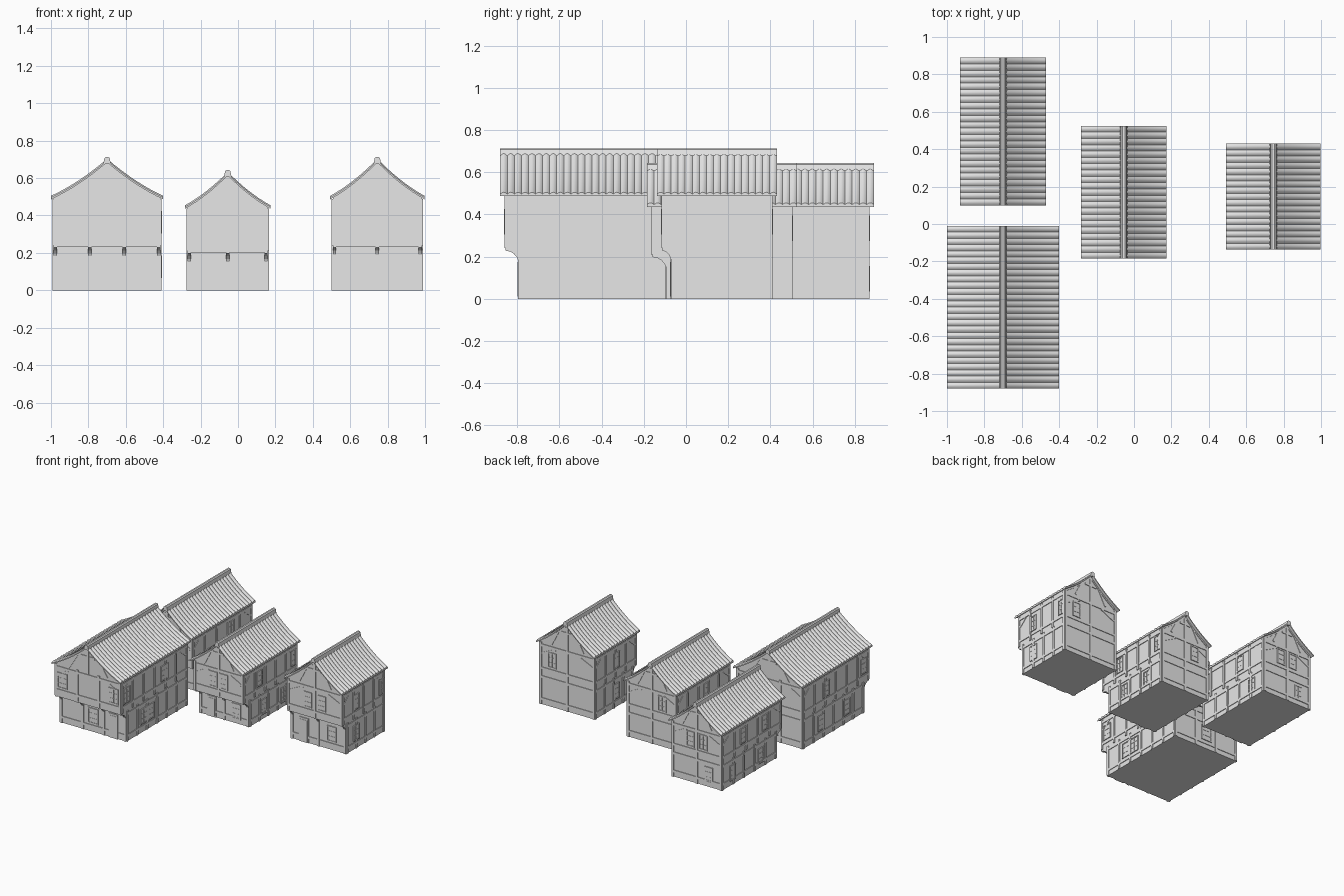
import bpy
import bmesh
import math
from mathutils import Vector

old = bpy.data.objects.get("Cube")
if old:
    bpy.data.objects.remove(old)

grey = bpy.data.materials.new("pale_grey")
grey.use_nodes = True
grey.diffuse_color = (0.8, 0.8, 0.8, 1)
grey.node_tree.nodes["Principled BSDF"].inputs["Base Color"].default_value = (0.8, 0.8, 0.8, 1)

OVER, T = 0.026, 0.018     # roof overhang, timber width


def finish(name, bm, smooth=False):
    bmesh.ops.recalc_face_normals(bm, faces=bm.faces)
    mesh = bpy.data.meshes.new(name)
    bm.to_mesh(mesh)
    bm.free()
    mesh.materials.append(grey)
    obj = bpy.data.objects.new(name, mesh)
    bpy.context.collection.objects.link(obj)
    if smooth:
        bpy.ops.object.select_all(action='DESELECT')
        obj.select_set(True)
        bpy.context.view_layer.objects.active = obj
        bpy.ops.object.shade_smooth_by_angle(angle=math.radians(35))
    return obj


def prism(bm, points, offset):
    """Closed solid: a polygon pushed along an offset."""
    a = [bm.verts.new(p) for p in points]
    b = [bm.verts.new(Vector(p) + Vector(offset)) for p in points]
    bm.faces.new(a)
    bm.faces.new(b[::-1])
    for i in range(len(a)):
        j = (i + 1) % len(a)
        bm.faces.new((a[i], b[i], b[j], a[j]))


def plate(bm, wall, pts, out=0.005):
    """Thin plate standing proud of a wall; wall = (axis, plane, sign)."""
    axis, plane, sign = wall
    base = plane - sign * 0.004
    depth = sign * (out + 0.004)
    if axis == 'y':
        prism(bm, [(u, base, z) for u, z in pts], (0, depth, 0))
    else:
        prism(bm, [(base, u, z) for u, z in pts], (depth, 0, 0))


def rect(bm, wall, u0, u1, z0, z1, out=0.005):
    plate(bm, wall, [(u0, z0), (u1, z0), (u1, z1), (u0, z1)], out)


def diagonal(bm, wall, a, b):
    a, b = Vector(a), Vector(b)
    d = (b - a).normalized()
    n = Vector((-d.y, d.x)) * T * 0.4
    plate(bm, wall, [a - n, b - n, b + n, a + n], 0.004)


def window(bm, wall, u0, u1, z0, z1):
    w = 0.008
    rect(bm, wall, u0, u1, z0, z1, 0.003)
    for u in (u0, u1 - w):
        rect(bm, wall, u, u + w, z0, z1, 0.007)
    for z in (z0, z1 - w):
        rect(bm, wall, u0, u1, z, z + w, 0.007)
    m = (u0 + u1) / 2
    rect(bm, wall, m - 0.002, m + 0.002, z0, z1, 0.005)
    for k in (1, 2):
        z = z0 + (z1 - z0) * k / 3
        rect(bm, wall, u0, u1, z - 0.002, z + 0.002, 0.005)


def frame(bm, wall, u0, u1, z0, z1, bays, braces=True):
    """Rails, posts and corner braces for one storey of one wall."""
    rect(bm, wall, u0, u1, z0 + 0.035, z0 + 0.053)
    rect(bm, wall, u0, u1, z1 - 0.035, z1 - 0.015)
    for i in range(bays + 1):
        u = u0 + (u1 - u0 - T) * i / bays
        rect(bm, wall, u, u + T, z0, z1, 0.006)
    if braces:
        s = (u1 - u0) / bays * 0.5
        for c, d in ((u0 + T, s), (u1 - T, -s)):
            diagonal(bm, wall, (c, z1 - 0.09), (c + d, z1 - 0.035))


def house(name, cx, hw, y0, y1, ridge, eave, jetty, depth, bays, side_bays, lower, upper):
    def drop(t):
        return (ridge - 0.012 - eave) * (1.3 * t - 0.3 * t * t)

    ww = hw - 0.014
    yu, yb = y0 + OVER, y1 - OVER
    yl = yu + depth
    x0, x1 = cx - ww, cx + ww
    steps = 8

    def slope(t, under=0.0):
        return ridge - 0.012 - drop(t) - under

    # Walls: ground floor box and gabled upper storey
    bm = bmesh.new()
    prism(bm, [(x0, yl, 0), (x1, yl, 0), (x1, yl, jetty), (x0, yl, jetty)], (0, yb - yl, 0))
    ts = [-ww / hw + 2 * ww / hw * i / (2 * steps) for i in range(2 * steps + 1)]
    gable = [(cx + t * hw, yu, slope(abs(t), 0.008)) for t in ts]
    prism(bm, [(x1, yu, jetty - 0.008), (x0, yu, jetty - 0.008)] + gable, (0, yb - yu, 0))
    finish(name + "_walls", bm)

    # Rippled tile roof
    bm = bmesh.new()
    n = round((y1 - y0) / 0.034) * 6
    for s in (-1, 1):
        top, low = [], []
        for i in range(n + 1):
            y = y0 + (y1 - y0) * i / n
            ripple = 0.009 * abs(math.sin(math.pi * i / 6)) - 0.004
            top.append([bm.verts.new((cx + s * hw * j / steps, y, slope(j / steps) + ripple))
                        for j in range(steps + 1)])
            low.append([bm.verts.new((cx + s * hw * j / steps, y, slope(j / steps, 0.014)))
                        for j in range(steps + 1)])
        for i in range(n):
            for j in range(steps):
                for g in (top, low):
                    bm.faces.new((g[i][j], g[i + 1][j], g[i + 1][j + 1], g[i][j + 1]))
            for j in (0, steps):
                bm.faces.new((top[i][j], top[i + 1][j], low[i + 1][j], low[i][j]))
        for i in (0, n):
            for j in range(steps):
                bm.faces.new((top[i][j], top[i][j + 1], low[i][j + 1], low[i][j]))
    finish(name + "_roof", bm, True)

    # Ridge cap
    bm = bmesh.new()
    cap = [(-0.02, -0.032), (0.02, -0.032), (0.014, -0.003), (0.006, 0.003),
           (-0.006, 0.003), (-0.014, -0.003)]
    prism(bm, [(cx + x, y0, ridge + z) for x, z in cap], (0, y1 - y0, 0))
    finish(name + "_ridge_cap", bm)

    # Timber frame on all four walls
    walls = {"front_low": ('y', yl, -1), "front": ('y', yu, -1), "back": ('y', yb, 1),
             "left": ('x', x1, 1), "right": ('x', x0, -1)}
    bm = bmesh.new()
    frame(bm, walls["front_low"], x0, x1, 0, jetty, bays, False)
    frame(bm, walls["front"], x0, x1, jetty, eave - 0.012, bays)
    frame(bm, walls["back"], x0, x1, 0, jetty, bays, False)
    frame(bm, walls["back"], x0, x1, jetty, eave - 0.012, bays)
    for side in ("left", "right"):
        frame(bm, walls[side], yl, yb, 0, jetty, side_bays, False)
        frame(bm, walls[side], yu, yb, jetty, eave - 0.012, side_bays)
    for end in ("front", "back"):
        w = walls[end]
        rect(bm, w, cx - T / 2, cx + T / 2, eave - 0.02, slope(0, 0.03), 0.006)
        rect(bm, w, cx - hw * 0.2, cx + hw * 0.2, slope(0.25, 0.035), slope(0.25, 0.02))
        for s in (-1, 1):
            diagonal(bm, w, (cx + s * hw * 0.55, eave - 0.012), (cx + s * hw * 0.3, slope(0.38)))
            for i in range(steps - 1):
                a, b = i / steps, (i + 1) / steps
                plate(bm, w, [(cx + s * hw * a, slope(a, 0.028)), (cx + s * hw * b, slope(b, 0.028)),
                              (cx + s * hw * b, slope(b, 0.01)), (cx + s * hw * a, slope(a, 0.01))])
    finish(name + "_timber_frame", bm)

    # Curved jetty brackets on the front posts
    bm = bmesh.new()
    arc = [(yl - depth * (1 - math.cos(k * math.pi / 10)),
            jetty - 0.012 - 0.075 * (1 - math.sin(k * math.pi / 10))) for k in range(6)]
    curve = arc + [(yu, jetty), (yl + 0.004, jetty), (yl + 0.004, jetty - 0.087)]
    for i in range(bays + 1):
        x = x0 + (x1 - x0 - T) * i / bays
        prism(bm, [(x, y, z) for y, z in curve], (T, 0, 0))
    finish(name + "_jetty_brackets", bm)

    # Windows and doors
    bm = bmesh.new()
    for wall, u0, u1 in lower:
        window(bm, walls[wall], u0, u1, jetty - 0.175, jetty - 0.055)
    for wall, u0, u1 in upper:
        window(bm, walls[wall], u0, u1, jetty + 0.065, jetty + 0.185)
    finish(name + "_windows", bm)
    bm = bmesh.new()
    door = cx - hw * 0.65 if bays == 2 else cx + hw * 0.45
    rect(bm, walls["front_low"], door, door + 0.08, 0, jetty - 0.05, 0.007)
    rect(bm, walls["front_low"], door + 0.01, door + 0.07, 0.01, jetty - 0.065, 0.009)
    finish(name + "_door", bm)


house("large_house", -0.70, 0.30, -0.88, -0.01, 0.71, 0.50, 0.24, 0.065, 3, 6,
      [("front_low", -0.745, -0.655), ("left", -0.62, -0.54), ("left", -0.53, -0.445),
       ("right", -0.62, -0.54), ("right", -0.3, -0.22), ("back", -0.75, -0.66)],
      [("front", -0.965, -0.88), ("front", -0.52, -0.435), ("left", -0.83, -0.75),
       ("left", -0.365, -0.28), ("right", -0.83, -0.75), ("right", -0.365, -0.28)])
house("rear_house", -0.70, 0.23, 0.10, 0.89, 0.64, 0.45, 0.21, 0.065, 2, 5,
      [("left", 0.70, 0.77), ("right", 0.70, 0.77), ("right", 0.35, 0.42), ("back", -0.84, -0.77)],
      [("left", 0.57, 0.64), ("right", 0.57, 0.64), ("right", 0.3, 0.37),
       ("back", -0.79, -0.72), ("back", -0.68, -0.61), ("front", -0.74, -0.66)])
house("middle_house", -0.055, 0.228, -0.185, 0.525, 0.64, 0.45, 0.21, 0.07, 2, 5,
      [("left", 0.05, 0.12), ("left", 0.3, 0.37), ("right", 0.2, 0.27), ("front_low", 0.01, 0.09)],
      [("front", -0.135, -0.065), ("front", -0.045, 0.025), ("left", 0.0, 0.07),
       ("left", 0.42, 0.48), ("right", 0.1, 0.17), ("back", -0.18, -0.11)])
house("right_house", 0.745, 0.252, -0.137, 0.43, 0.71, 0.50, 0.24, 0.045, 2, 4,
      [("left", 0.02, 0.095), ("front_low", 0.82, 0.9), ("right", 0.1, 0.18)],
      [("left", 0.03, 0.09), ("left", 0.335, 0.395), ("front", 0.65, 0.72),
       ("front", 0.77, 0.84), ("right", 0.1, 0.17), ("back", 0.84, 0.91)])
